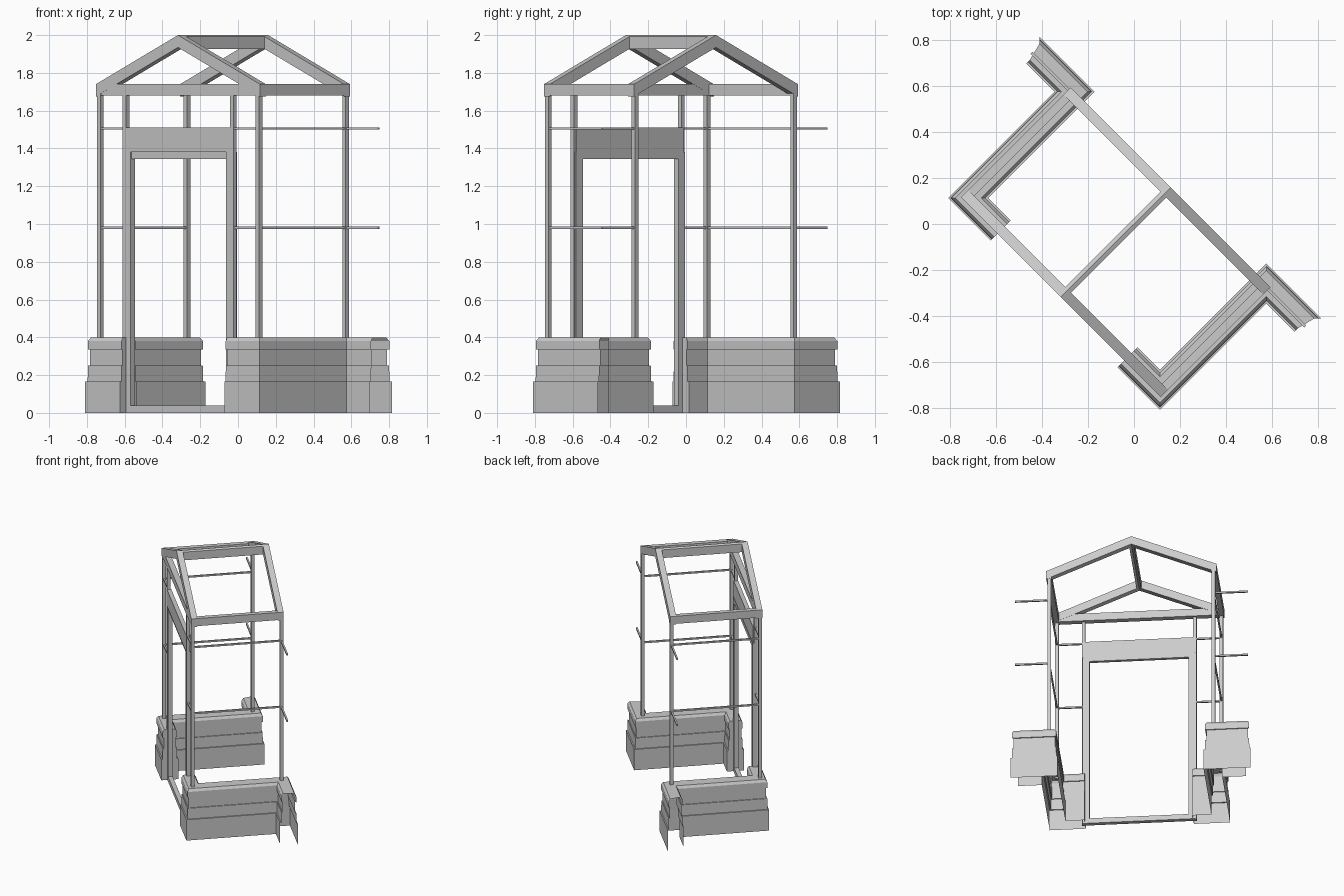
import bpy
import math
from mathutils import Matrix

cube = bpy.data.objects.get("Cube")
if cube:
    bpy.data.objects.remove(cube, do_unlink=True)

mat = bpy.data.materials.new("plain_grey")
mat.use_nodes = True
GREY = (0.6, 0.6, 0.6, 1)
mat.diffuse_color = GREY
mat.node_tree.nodes["Principled BSDF"].inputs["Base Color"].default_value = GREY

# The building stands diagonally: u = across the door, v = depth
TURN = Matrix.Rotation(-math.pi / 4, 4, 'Z')


def add(name, verts, faces):
    mesh = bpy.data.meshes.new(name)
    mesh.from_pydata(verts, [], faces)
    mesh.transform(TURN)
    mesh.materials.append(mat)
    ob = bpy.data.objects.new(name, mesh)
    bpy.context.collection.objects.link(ob)
    return ob


def prism(name, outline, v0, v1):
    """Extrude a (u, z) outline, listed anticlockwise from the front, along v."""
    n = len(outline)
    verts = [(u, v, z) for v in (v0, v1) for u, z in outline]
    faces = [tuple(range(n)), tuple(range(2 * n - 1, n - 1, -1))]
    faces += [(i, n + i, n + (i + 1) % n, (i + 1) % n) for i in range(n)]
    return add(name, verts, faces)


def box(name, u0, u1, v0, v1, z0, z1):
    u0, u1 = min(u0, u1), max(u0, u1)
    return prism(name, [(u0, z0), (u1, z0), (u1, z1), (u0, z1)], v0, v1)


def chevron(name, half, v0, v1, slope=0.423, thick=0.065):
    top, drop = 2.0, slope * half
    prism(name, [(-half, top - drop - thick), (0, top - thick), (half, top - drop - thick),
                 (half, top - drop), (0, top), (-half, top - drop)], v0, v1)


def low_wall(name, side):
    """Stepped masonry: front stub, side run, then an outward return with an open end."""
    levels = [(.062, 0), (.062, .165), (.053, .165), (.051, .25), (.044, .25),
              (.044, .335), (.052, .335), (.052, .38), (.04, .4)]
    verts, faces = [], []
    for h, z in levels:
        ring = [(.39, -.43 + h), (.59 - h, -.43 + h), (.59 - h, .224 + h), (.805 + h, .224 + h),
                (.825, .224 - h), (.59 + h, .224 - h), (.59 + h, -.43 - h), (.39, -.43 - h)]
        verts += [(side * u, v, z) for u, v in ring]
    n = 8
    for k in range(len(levels) - 1):
        for i in range(n):
            if i != 3:  # the return is left open at its outer end
                j = (i + 1) % n
                faces.append((k * n + i, k * n + j, k * n + n + j, k * n + n + i))
    t = (len(levels) - 1) * n
    faces += [(t + i, t + i + 1, t + 6 - i, t + 7 - i) for i in range(3)]
    if side > 0:
        faces = [f[::-1] for f in faces]
    add(name, verts, faces)


P = 0.0125          # half thickness of posts
FRONT, BACK = -0.437, 0.212
SIDE, DOOR = 0.594, 0.402

for side, word in ((-1, "left"), (1, "right")):
    low_wall(word + "_low_wall", side)

    # Upright posts
    for name, u, v, z in (("front_corner_post", SIDE, FRONT, .39),
                          ("back_corner_post", SIDE, BACK, .39),
                          ("door_post", DOOR, FRONT, 0)):
        box(word + "_" + name, side * (u - P), side * (u + P), v - P, v + P, z, 1.69)

    # Door jamb
    box(word + "_door_jamb", side * .357, side * .408, -.448, -.415, 0, 1.38)

    # Thin glazing rods along the front, side and outward return
    r = 0.006
    for z in (0.98, 1.505):
        box(word + "_front_rod", side * DOOR, side * SIDE, FRONT - r, FRONT + r, z - r, z + r)
        box(word + "_side_rod", side * (SIDE - r), side * (SIDE + r), FRONT, BACK, z - r, z + r)
        box(word + "_return_rod", side * SIDE, side * .842, BACK - r, BACK + r, z - r, z + r)

    # Eave beam
    box(word + "_eave_beam", side * .578, side * .615, -.45, .225, 1.68, 1.74)

# Doorway
box("door_sill", -.36, .36, -.448, -.415, 0, .04)
box("door_head", -.36, .36, -.44, -.415, 1.345, 1.38)
box("door_header_panel", -.4, .4, -.45, -.418, 1.38, 1.51)

# Roof frame
chevron("front_rafters", .615, -.45, -.405)
chevron("back_rafters", .615, .18, .225)
chevron("ridge_beam", .0175, -.405, .18)
box("front_tie_beam", -.578, .578, -.449, -.406, 1.68, 1.74)
